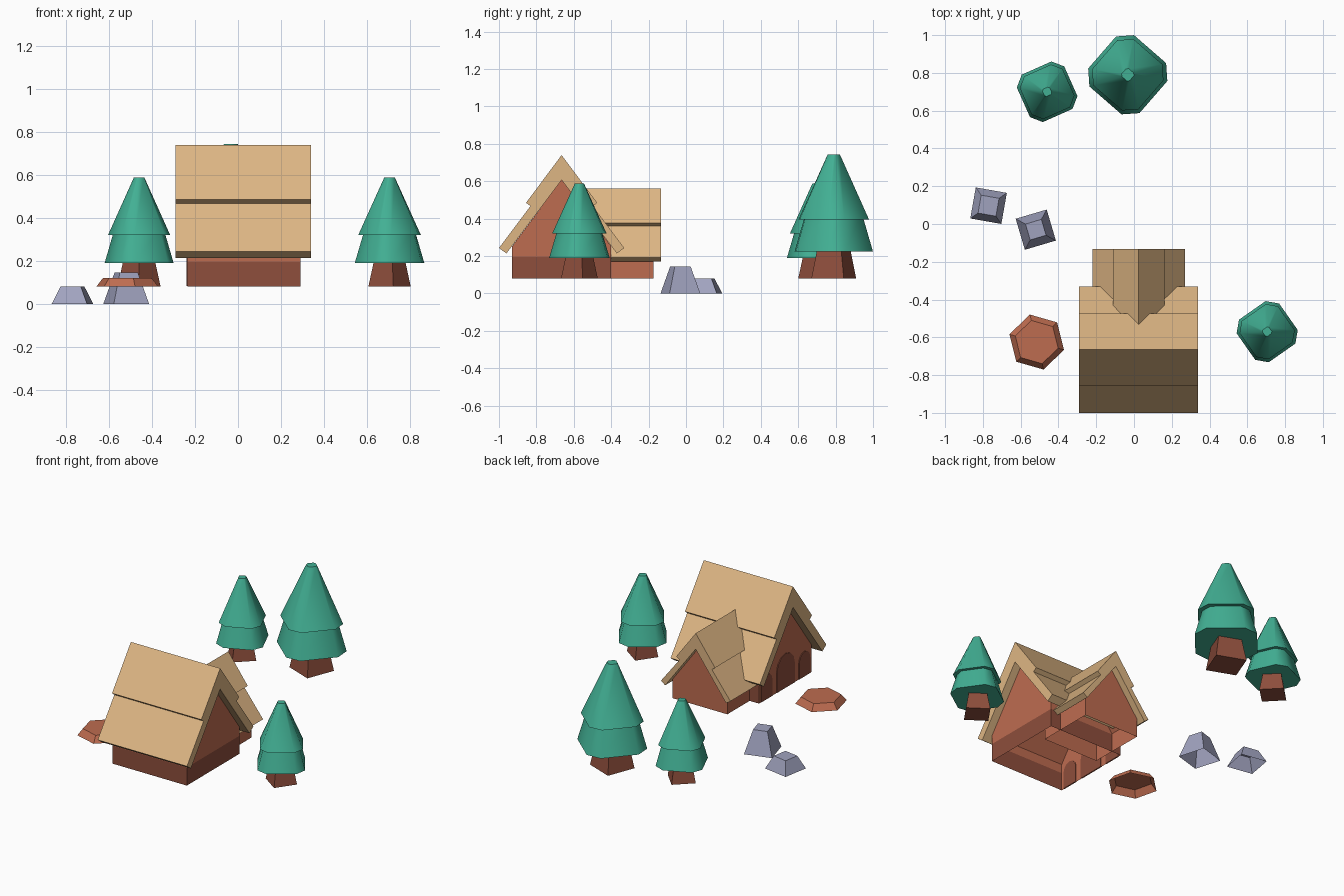
import bpy, bmesh, math
from mathutils import Matrix, Vector

if "Cube" in bpy.data.objects:
    bpy.data.objects.remove(bpy.data.objects["Cube"])


def material(name, rgb):
    m = bpy.data.materials.new(name)
    lin = [((c / 255 + 0.055) / 1.055) ** 2.4 for c in rgb]
    m.diffuse_color = (*lin, 1)
    m.use_nodes = True
    m.node_tree.nodes["Principled BSDF"].inputs["Base Color"].default_value = m.diffuse_color
    return m


TAN = material("roof tan", (222, 182, 132))
CLAY = material("terracotta", (190, 108, 80))
BROWN = material("dark brown", (142, 78, 60))
GREEN = material("pine green", (66, 176, 148))
ROCK = material("lavender grey", (160, 162, 190))


def finish(bm, name, *mats, normals=True):
    if normals:
        bmesh.ops.recalc_face_normals(bm, faces=bm.faces[:])
    me = bpy.data.meshes.new(name)
    bm.to_mesh(me)
    bm.free()
    ob = bpy.data.objects.new(name, me)
    bpy.context.collection.objects.link(ob)
    for m in mats:
        me.materials.append(m)
    return ob


def prism(profile, a, b, place):
    """Extrude a closed (u, z) profile from a to b; place maps (u, w, z) to xyz."""
    bm = bmesh.new()
    rings = [[bm.verts.new(place(u, w, z)) for u, z in profile] for w in (a, b)]
    n = len(profile)
    for i in range(n):
        j = (i + 1) % n
        bm.faces.new((rings[0][i], rings[0][j], rings[1][j], rings[1][i]))
    for r in rings:
        bm.faces.new(r)
    bmesh.ops.recalc_face_normals(bm, faces=bm.faces[:])
    return bm


def along_x(u, w, z):      # main house: ridge runs along x
    return Vector((w, -0.665 + u, z))


def along_y(u, w, z):      # wing: ridge runs along y
    return Vector((0.025 + u, w, z))


def roof(name, half, a, b, place):
    """Two overlapping layers of roofing; half is ridge top to eave underside."""
    prof = half + [(-u, z) for u, z in reversed(half[1:-1])]
    inner = half[-1]
    prof = half[:-1] + [inner] + [(-u, z) for u, z in reversed(half[1:-1])]
    finish(prism(prof, a, b, place), name, TAN)


def walls(name, w, eave, peak, a, b, place, band=None):
    """Gabled shell, open at the bottom, with an optional darker lower band."""
    prof = [(-w, 0.08), (w, 0.08), (w, eave), (0, peak), (-w, eave)]
    bm = prism(prof, a, b, place)
    low = [f for f in bm.faces if f.normal.z < -0.9]
    bmesh.ops.delete(bm, geom=low, context='FACES')
    if band:
        geom = bm.verts[:] + bm.edges[:] + bm.faces[:]
        bmesh.ops.bisect_plane(bm, geom=geom, plane_co=(0, 0, band), plane_no=(0, 0, 1))
        for f in bm.faces:
            if f.calc_center_median().z < band and f.normal.x > -0.5:
                f.material_index = 1
    finish(bm, name, CLAY, BROWN, normals=False)


# Main house
roof("main_roof", [(0, 0.74), (0.19, 0.485), (0.167, 0.467), (0.335, 0.243),
                   (0.295, 0.214), (0, 0.607)], -0.29, 0.34, along_x)
walls("main_walls", 0.265, 0.252, 0.607, -0.235, 0.29, along_x, band=0.195)

# Back wing
roof("wing_roof", [(0, 0.561), (0.137, 0.377), (0.1145, 0.36), (0.245, 0.193),
                   (0.215, 0.172), (0, 0.46)], -0.54, -0.133, along_y)
walls("wing_walls", 0.194, 0.198, 0.46, -0.54, -0.175, along_y)


# Arched door and side windows on the left gable
def arch(name, u, width, top):
    r = width / 2
    prof = [(u - r, 0.082), (u + r, 0.082)]
    prof += [(u + r * math.cos(t * math.pi / 6), top - r + r * math.sin(t * math.pi / 6))
             for t in range(7)]
    finish(prism(prof, -0.2395, -0.2315, along_x), name, BROWN)


arch("door", 0, 0.18, 0.30)
for name, u in (("left_window", 0.19), ("right_window", -0.19)):
    arch(name, u, 0.11, 0.24)


def frustum(name, loc, angles, r0, r1, z0, z1, mat, bottom=True, smooth=False):
    """Tapered block whose corners sit at the given angles in degrees."""
    bm = bmesh.new()
    rings = [[bm.verts.new((loc[0] + r * math.cos(math.radians(a)),
                            loc[1] + r * math.sin(math.radians(a)), z)) for a in angles]
             for r, z in ((r0, z0), (r1, z1))]
    n = len(angles)
    for i in range(n):
        j = (i + 1) % n
        bm.faces.new((rings[0][i], rings[0][j], rings[1][j], rings[1][i])).smooth = smooth
    bm.faces.new(rings[1])
    base = bm.faces.new(rings[0][::-1])
    bmesh.ops.recalc_face_normals(bm, faces=bm.faces[:])
    if not bottom:
        bmesh.ops.delete(bm, geom=[base], context='FACES_ONLY')
    ob = finish(bm, name, mat, normals=False)
    if smooth:
        bpy.ops.object.select_all(action='DESELECT')
        ob.select_set(True)
        bpy.context.view_layer.objects.active = ob
        bpy.ops.object.shade_smooth_by_angle(angle=math.radians(60))


# Pine trees: square trunk and two tiers with bevelled square outline
def tree(name, x, y, s, turn):
    def z(h):
        return 0.08 + s * h
    quad = [turn + 90 * k for k in range(4)]
    octo = [a + d for a in quad for d in (-13, 13)]
    frustum(name + "_trunk", (x, y), [a + 20 for a in quad], 0.1 * s, 0.065 * s,
            z(0), z(0.16), BROWN)
    frustum(name + "_lower_tier", (x, y), octo, 0.162 * s, 0.115 * s,
            z(0.11), z(0.27), GREEN, smooth=True)
    frustum(name + "_upper_tier", (x, y), octo, 0.146 * s, 0.025 * s,
            z(0.24), z(0.507), GREEN, smooth=True)


tree("right_tree", 0.705, -0.57, 1.0, 80)
tree("back_left_tree", -0.46, 0.70, 1.0, 69)
tree("big_tree", -0.033, 0.79, 1.31, 94)

# Rocks and the flat hexagonal stone
frustum("low_rock", (-0.77, 0.097), [35 + 90 * k for k in range(4)],
        0.118, 0.068, 0, 0.08, ROCK, bottom=False)
frustum("tall_rock", (-0.52, -0.03), [61.5 + 90 * k for k in range(4)],
        0.121, 0.062, 0, 0.145, ROCK, bottom=False)
frustum("hexagon_stone", (-0.515, -0.625), [44 + 60 * k for k in range(6)],
        0.15, 0.118, 0.08, 0.12, CLAY, bottom=False)
